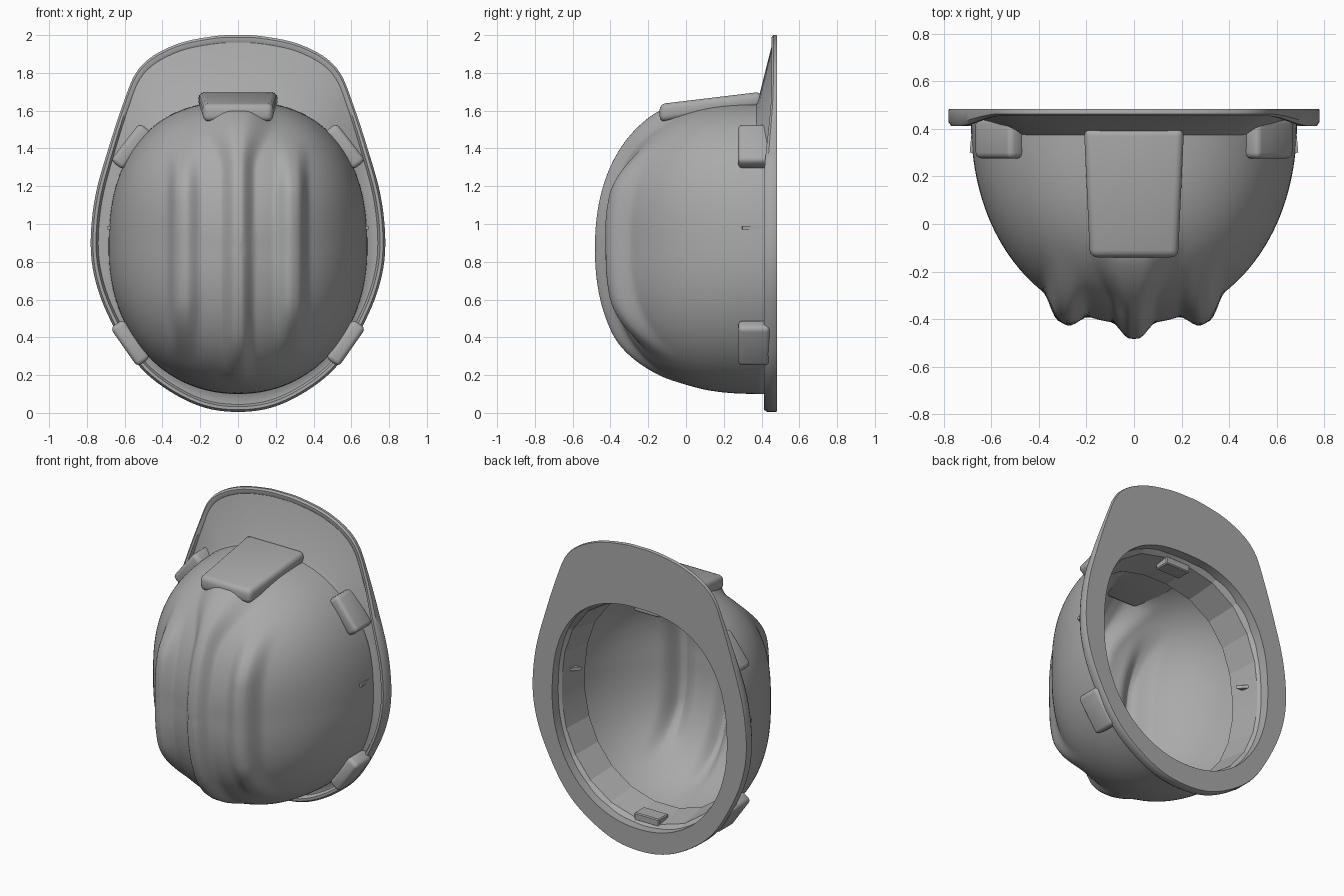
import bpy, bmesh, math
from mathutils import Vector

cube = bpy.data.objects.get("Cube")
if cube:
    bpy.data.objects.remove(cube, do_unlink=True)

ZC = 0.87          # height of the dome axis
RIM_Y = 0.45       # plane of the dome rim
DEPTH = 0.87       # rim to crown

mat = bpy.data.materials.new("plain_grey")
mat.use_nodes = True
GREY = (0.4, 0.4, 0.4, 1)
mat.diffuse_color = GREY
mat.node_tree.nodes["Principled BSDF"].inputs["Base Color"].default_value = GREY


def smooth(v, lo, hi):
    t = min(1, max(0, (v - lo) / (hi - lo)))
    return t * t * (3 - 2 * t)


def mix(a, b, t):
    return a + (b - a) * t


def finish(name, bm, angle=35):
    bmesh.ops.recalc_face_normals(bm, faces=bm.faces)
    mesh = bpy.data.meshes.new(name)
    bm.to_mesh(mesh)
    bm.free()
    mesh.materials.append(mat)
    obj = bpy.data.objects.new(name, mesh)
    bpy.context.collection.objects.link(obj)
    bpy.ops.object.select_all(action='DESELECT')
    obj.select_set(True)
    bpy.context.view_layer.objects.active = obj
    if angle:
        bpy.ops.object.shade_smooth_by_angle(angle=math.radians(angle))
    return obj


def loft(name, loops, angle=35, cap=False):
    """Skin a list of closed loops that share one point count."""
    bm = bmesh.new()
    rings = [[bm.verts.new(p) for p in loop] for loop in loops]
    n = len(rings[0])
    for a, b in zip(rings, rings[1:]):
        for i in range(n):
            j = (i + 1) % n
            bm.faces.new((a[i], a[j], b[j], b[i]))
    if cap:
        bm.faces.new(rings[0])
    return finish(name, bm, angle)


def block(name, place, bevel, segments=3):
    """Bevelled cube whose corners (-1..1) are mapped by a function."""
    bm = bmesh.new()
    bmesh.ops.create_cube(bm, size=2)
    for v in bm.verts:
        v.co = Vector(place(*v.co))
    bmesh.ops.recalc_face_normals(bm, faces=bm.faces)
    bmesh.ops.bevel(bm, geom=bm.edges[:], offset=bevel, segments=segments,
                    profile=0.5, affect='EDGES')
    return finish(name, bm)


def rim_radius(a):
    """Egg-shaped dome outline, as a radius for an angle."""
    c, s = abs(math.cos(a)), math.sin(a)
    n = 2.4 if s > 0 else 2.1
    half = 0.78 if s > 0 else 0.77
    return ((c / 0.685) ** n + (abs(s) / half) ** n) ** (-1 / n)


def dome_point(a, phi):
    s2 = math.sin(a) ** 2
    p, q = 2.2 + 0.8 * s2, 2 + 0.2 * s2
    t = max(0, math.cos(phi)) ** (2 / p)
    r = rim_radius(a) * math.sin(phi) ** (2 / q)
    x, y, z = r * math.cos(a), RIM_Y - DEPTH * t, ZC + r * math.sin(a)
    # centre ridge, flaring up to the brow plate and ending under it
    width = mix(0.095, 0.22, smooth(z, 1.25, 1.58) ** 1.5)
    h = 0.062 * (1 - smooth(abs(x), width * 0.15, width))
    h *= smooth(z, 0.08, 0.45) * (1 - smooth(y, -0.12, 0.05))
    # pair of side ridges with softly rounded ends
    d = abs(abs(x) - 0.285)
    side = 0.07 * (1 - smooth(d, 0.015, 0.1))
    side *= smooth(z, 0.26, 0.62) * (1 - smooth(z, 1.12, 1.48))
    out = Vector((x * 0.6, y - RIM_Y, z - ZC)).normalized()
    return Vector((x, y, z)) + out * (h + side)


# Dome shell
SEG, RINGS = 240, 60
rings = []
for k in range(RINGS):
    phi = mix(0.012, math.pi / 2, k / (RINGS - 1))
    rings.append([dome_point(math.tau * i / SEG, phi) for i in range(SEG)])
shell = loft("dome_shell", rings, 70, cap=True)
wall = shell.modifiers.new("wall", 'SOLIDIFY')
wall.thickness = 0.03
wall.offset = -1

# Brim and visor: smooth outline from a few half-profile points
half = [(0, 0.005), (.2, .035), (.4, .14), (.55, .28), (.68, .5), (.755, .7),
        (.78, .9), (.755, 1.15), (.68, 1.42), (.6, 1.66), (.54, 1.8),
        (.45, 1.89), (.3, 1.96), (.12, 1.995), (0, 2.0)]
pts = [Vector(p) for p in half + [(-x, z) for x, z in half[-2:0:-1]]]
outline = []
for i in range(len(pts)):
    a, b, c, d = (pts[(i + k) % len(pts)] for k in (-1, 0, 1, 2))
    for k in range(6):
        t = k / 6
        outline.append(0.5 * (2 * b + (c - a) * t + (2 * a - 5 * b + 4 * c - d) * t ** 2
                              + (3 * b - a - 3 * c + d) * t ** 3))


def brim_loop(edge, offset, y_side, y_visor):
    loop = []
    for p in outline:
        v = p - Vector((0, ZC))
        r = v.length if edge else rim_radius(math.atan2(v.y, v.x))
        q = v.normalized() * (r + offset)
        y = mix(y_side, y_visor, smooth(p.y, 1.2, 1.75))
        loop.append((q.x, y, ZC + q.y))
    return loop


loft("brim", [brim_loop(*row) for row in (
    (False, -0.05, 0.42, 0.42), (False, -0.05, 0.483, 0.483),
    (True, -0.003, 0.483, 0.483), (True, 0, 0.475, 0.476),
    (True, 0, 0.43, 0.462), (True, -0.012, 0.412, 0.453),
    (True, -0.028, 0.412, 0.453), (True, -0.04, 0.44, 0.458),
    (False, 0.02, 0.44, 0.385), (False, -0.015, 0.42, 0.365))])

# Brow plate over the centre ridge
block("brow_plate", lambda x, y, z: (
    x * (0.21 if y > 0 else 0.185), 0.4 if y > 0 else -0.14,
    (1.70 if y > 0 else 1.635) if z > 0 else (1.62 if y > 0 else 1.54)), 0.03)


# Accessory clips, two per side
def clip(name, cx, cz, tilt, sign):
    along = Vector((math.cos(tilt), math.sin(tilt)))
    across = Vector((-along.y, along.x))

    def place(x, y, z):
        p = along * (x * 0.125) + across * (z * 0.042)
        return sign * (cx + p.x), 0.36 + y * 0.085, cz + p.y
    block(name, place, 0.025)


for sign, side in ((1, "left"), (-1, "right")):
    clip(side + "_upper_clip", 0.565, 1.41, math.radians(-52), sign)
    clip(side + "_lower_clip", 0.57, 0.37, math.radians(55), sign)
    # Inner gusset holding the headband
    bm = bmesh.new()
    tri = [[bm.verts.new((sign * x, y, z)) for x, y in
            ((0.69, 0.3), (0.56, 0.28), (0.68, 0.41))] for z in (0.97, 0.99)]
    bm.faces.new(tri[0])
    bm.faces.new(tri[1])
    for i in range(3):
        j = (i + 1) % 3
        bm.faces.new((tri[0][i], tri[0][j], tri[1][j], tri[1][i]))
    finish(side + "_gusset", bm, 0)


# Faceted headband inside the rim
def band_loop(scale, y):
    loop = []
    for i in range(24):
        a = math.tau * (i + 0.5) / 24
        r = rim_radius(a) * scale
        loop.append((r * math.cos(a), y, ZC + r * math.sin(a)))
    return loop


loft("headband", [band_loop(*row) for row in (
    (0.95, 0.43), (0.91, 0.40), (0.87, 0.2), (0.89, 0.195), (0.92, 0.3))], 10)

# Headband tabs at the nape and brow
for name, z in (("nape_tab", 0.185), ("brow_tab", 1.56)):
    block(name, lambda x, y, s, z=z: (x * 0.09, 0.36 + y * 0.05, z + s * 0.025), 0.006, 1)
